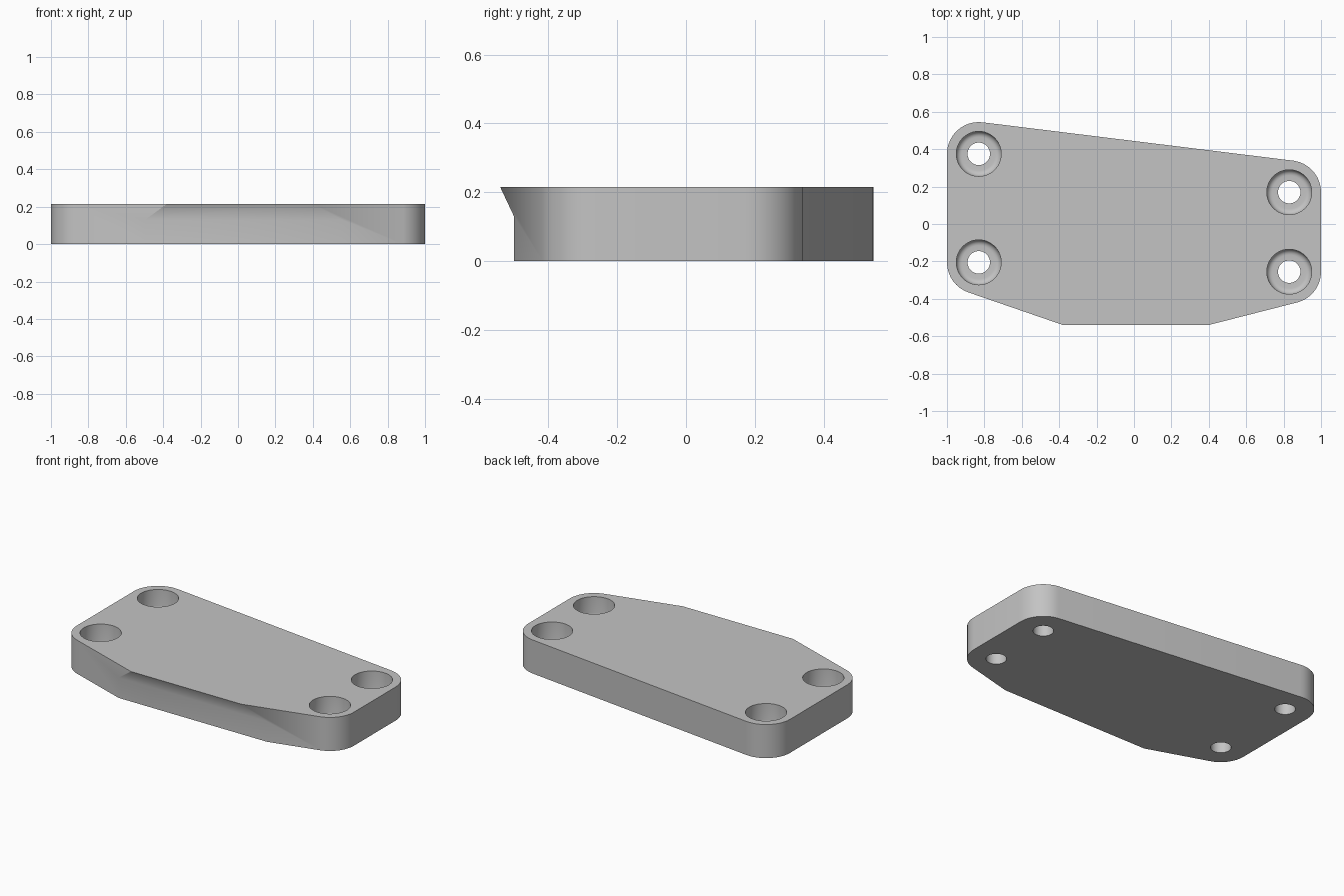
import bpy, bmesh
from math import sin, cos, pi, radians

cube = bpy.data.objects.get("Cube")
if cube:
    bpy.data.objects.remove(cube)

HEIGHT = 0.215
CORNER = 0.17
HOLES = [(-0.83, 0.375), (0.83, 0.17), (0.83, -0.255), (-0.83, -0.205)]

grey = bpy.data.materials.new("plain grey")
grey.use_nodes = True
colour = (0.55, 0.55, 0.55, 1)
grey.diffuse_color = colour
grey.node_tree.nodes["Principled BSDF"].inputs["Base Color"].default_value = colour


def finish(bm, name):
    bmesh.ops.recalc_face_normals(bm, faces=bm.faces)
    mesh = bpy.data.meshes.new(name)
    bm.to_mesh(mesh)
    bm.free()
    mesh.materials.append(grey)
    ob = bpy.data.objects.new(name, mesh)
    bpy.context.collection.objects.link(ob)
    return ob


def prism(name, points, offset):
    """Extrude a closed loop of 3D points."""
    bm = bmesh.new()
    face = bm.faces.new([bm.verts.new(p) for p in points])
    new = bmesh.ops.extrude_face_region(bm, geom=[face])["geom"]
    bmesh.ops.translate(bm, vec=offset, verts=[v for v in new if isinstance(v, bmesh.types.BMVert)])
    return finish(bm, name)


def lathe(name, profile, x, y, steps=48):
    """Closed turned solid from (radius, z) pairs, capped at both ends."""
    bm = bmesh.new()
    rings = [[bm.verts.new((x + r * cos(2 * pi * i / steps), y + r * sin(2 * pi * i / steps), z))
              for i in range(steps)] for r, z in profile]
    for a, b in zip(rings, rings[1:]):
        for i in range(steps):
            j = (i + 1) % steps
            bm.faces.new((a[i], a[j], b[j], b[i]))
    bm.faces.new(rings[0])
    bm.faces.new(rings[-1])
    return finish(bm, name)


def hull(points):
    """Counter-clockwise convex outline."""
    def half(pts):
        out = []
        for p in pts:
            while len(out) > 1 and ((out[-1][0] - out[-2][0]) * (p[1] - out[-2][1])
                                    - (out[-1][1] - out[-2][1]) * (p[0] - out[-2][0])) <= 1e-6:
                out.pop()
            out.append(p)
        return out[:-1]
    pts = sorted(points)
    return half(pts) + half(pts[::-1])


# Plate outline: rounded corners around the holes plus a straight front edge
outline = [(-0.38, -0.54), (0.40, -0.54)]
for cx, cy in HOLES:
    outline += [(cx + CORNER * cos(radians(a)), cy + CORNER * sin(radians(a)))
                for a in range(0, 360, 9)]
plate = prism("mounting_plate", [(x, y, 0) for x, y in hull(outline)], (0, 0, HEIGHT))

# Undercut along the front, leaving a slanted lip at the top edge
section = [(-0.5, -0.1), (-0.5, 0.13), (-0.54, HEIGHT), (-0.56, 0.2575), (-0.8, 0.2575), (-0.8, -0.1)]
cutters = [prism("front_undercut_cutter", [(-1.2, y, z) for y, z in section], (2.4, 0, 0))]

# Counterbored holes with a rounded floor edge
FLOOR, BORE, FILLET = 0.08, 0.12, 0.03
profile = [(0.06, -0.1), (0.06, FLOOR)]
profile += [(BORE - FILLET + FILLET * sin(a * pi / 10), FLOOR + FILLET - FILLET * cos(a * pi / 10))
            for a in range(6)]
profile.append((BORE, 0.3))
for x, y in HOLES:
    cutters.append(lathe("hole_cutter", profile, x, y))

for cutter in cutters:
    cutter.hide_render = True
    cutter.hide_set(True)
    cutter.display_type = 'WIRE'
    mod = plate.modifiers.new(cutter.name, 'BOOLEAN')
    mod.operation = 'DIFFERENCE'
    mod.solver = 'EXACT'
    mod.object = cutter

# Apply the cuts, then remove the cutters and smooth the rounded faces
bpy.ops.object.select_all(action='DESELECT')
plate.select_set(True)
bpy.context.view_layer.objects.active = plate
for mod in list(plate.modifiers):
    bpy.ops.object.modifier_apply(modifier=mod.name)
for cutter in cutters:
    bpy.data.objects.remove(cutter)
bpy.ops.object.shade_smooth_by_angle(angle=radians(30))
